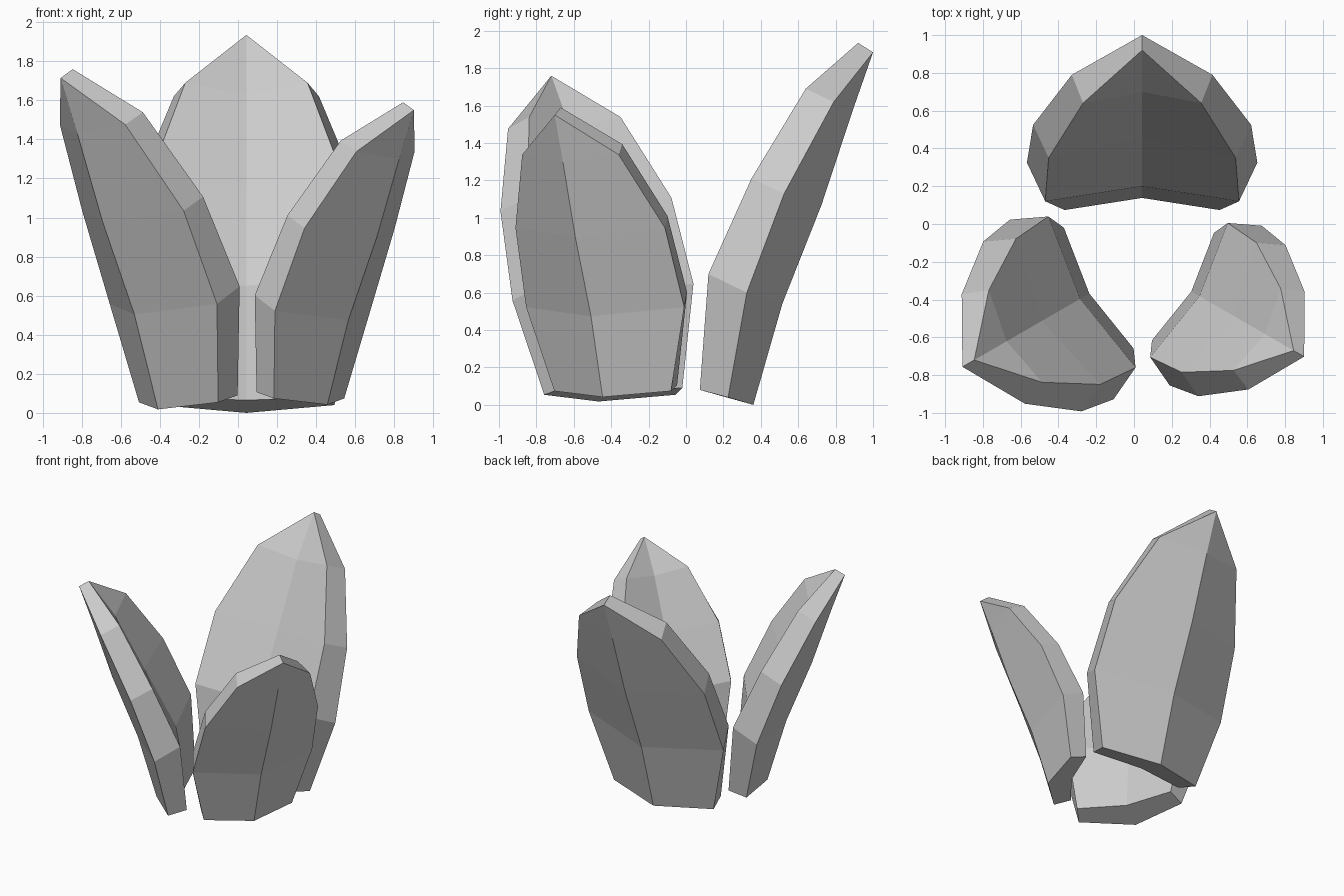
import bpy, bmesh
from math import radians
from mathutils import Matrix, Vector

if "Cube" in bpy.data.objects:
    bpy.data.objects.remove(bpy.data.objects["Cube"])

# Petal profile, bottom to top: (half width, y, z)
INNER_RIM = [(.41, .074, .08), (.513, .12, .70), (.495, .35, 1.21), (.313, .64, 1.69)]
OUTER_RIM = [(.45, .225, .04), (.61, .325, .60), (.577, .525, 1.13), (.372, .79, 1.62)]
# Centre crease of each side: (y, z)
INNER_KEEL = [(.138, .065), (.20, .65), (.46, 1.16), (.70, 1.63)]
OUTER_KEEL = [(.36, 0), (.515, .54), (.725, 1.07), (.89, 1.57)]
INNER_TIP, OUTER_TIP = (0, .92, 1.935), (0, 1.0, 1.885)
PIVOT = Vector((0, .12, 0))


def petal(name, location, scale, turn):
    bm = bmesh.new()
    # Each row is a closed ring: inner left, keel, right, then outer right, keel, left
    rings = []
    for (iw, iy, iz), (ow, oy, oz), ik, ok in zip(INNER_RIM, OUTER_RIM, INNER_KEEL, OUTER_KEEL):
        pts = [(-iw, iy, iz), (0, *ik), (iw, iy, iz), (ow, oy, oz), (0, *ok), (-ow, oy, oz)]
        rings.append([bm.verts.new(p) for p in pts])
    for a, b in zip(rings, rings[1:]):
        for i in range(6):
            j = (i + 1) % 6
            bm.faces.new((a[i], a[j], b[j], b[i]))
    # Base, two quads either side of the crease
    r = rings[0]
    bm.faces.new((r[0], r[5], r[4], r[1]))
    bm.faces.new((r[1], r[4], r[3], r[2]))
    # Pointed tip
    ti, to = bm.verts.new(INNER_TIP), bm.verts.new(OUTER_TIP)
    r = rings[-1]
    for f in ((r[0], r[1], ti), (r[1], r[2], ti), (r[2], r[3], to, ti),
              (r[3], r[4], to), (r[4], r[5], to), (r[5], r[0], ti, to)):
        bm.faces.new(f)
    bmesh.ops.recalc_face_normals(bm, faces=bm.faces)
    bmesh.ops.translate(bm, vec=-PIVOT, verts=bm.verts)
    mesh = bpy.data.meshes.new(name)
    bm.to_mesh(mesh)
    bm.free()
    ob = bpy.data.objects.new(name, mesh)
    bpy.context.collection.objects.link(ob)
    ob.matrix_world = (Matrix.Translation(location)
                       @ Matrix.Rotation(radians(turn), 4, 'Z')
                       @ Matrix.Scale(scale, 4))


# Three petals of decreasing size around the centre
petal("back_petal", (.043, .12, 0), 1.0, 0)
petal("left_petal", (-.2225, -.36, .018), .9, 120)
petal("right_petal", (.291, -.35, .042), .8, -120)
